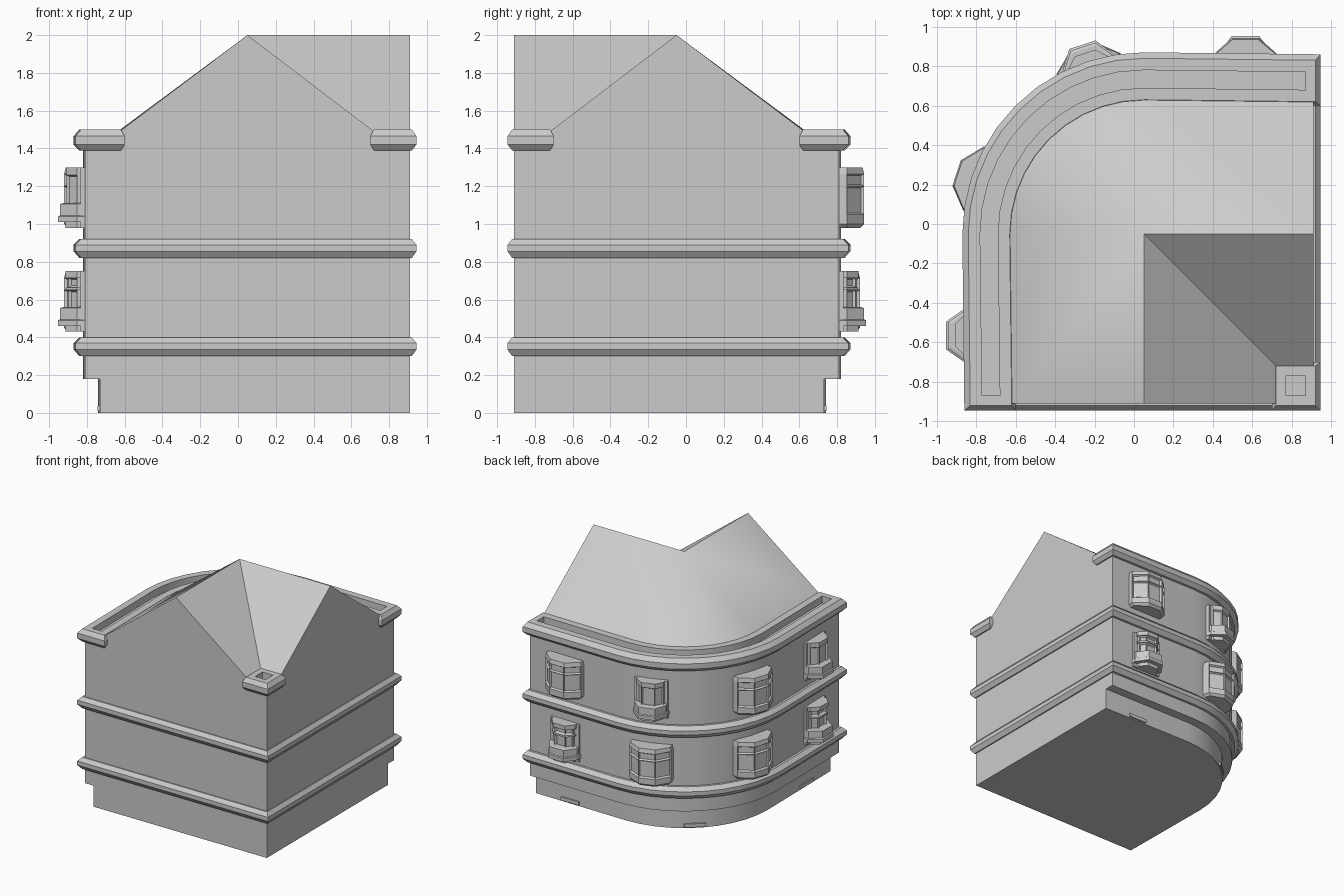
import bpy, bmesh, math
from mathutils import Matrix, Vector

if "Cube" in bpy.data.objects:
    bpy.data.objects.remove(bpy.data.objects["Cube"])

CX, CY = 0.05, -0.05   # centre of the rounded corner, also the roof peak
SEG = 10


def finish(name, bm, smooth=True):
    bmesh.ops.remove_doubles(bm, verts=bm.verts, dist=1e-5)
    bmesh.ops.recalc_face_normals(bm, faces=bm.faces)
    me = bpy.data.meshes.new(name)
    bm.to_mesh(me)
    bm.free()
    ob = bpy.data.objects.new(name, me)
    bpy.context.collection.objects.link(ob)
    if smooth:
        bpy.ops.object.select_all(action='DESELECT')
        ob.select_set(True)
        bpy.context.view_layer.objects.active = ob
        bpy.ops.object.shade_smooth_by_angle(angle=math.radians(20))
    return ob


def loft(bm, loops):
    """Skin closed loops of equal length and cap both ends."""
    rings = [[bm.verts.new(p) for p in lp] for lp in loops]
    sides = []
    n = len(rings[0])
    for a, b in zip(rings, rings[1:]):
        sides.append([bm.faces.new((a[i], a[(i + 1) % n], b[(i + 1) % n], b[i]))
                      for i in range(n)])
    bm.faces.new(rings[0][::-1])
    bm.faces.new(rings[-1])
    return sides


def path(o, e):
    """Street side of the plan, offset outward by o, ending at extent e."""
    pts = [(-0.81 - o, -e)]
    for i in range(SEG + 1):
        t = math.pi - i * math.pi / 2 / SEG
        pts.append((CX + (0.87 + o) * math.cos(t), CY + (0.87 + o) * math.sin(t)))
    return pts + [(e, 0.81 + o)]


def at(pts, z):
    return [(x, y, z) for x, y in pts]


def prism(name, rows):
    bm = bmesh.new()
    loft(bm, [at(path(o, e) + [(e, -e)], z) for z, o, e in rows])
    return finish(name, bm)


# Walls: recessed ground floor and two upper floors
prism("ground_floor", [(0, -0.08, 0.91), (0.18, -0.08, 0.91)])
prism("upper_walls", [(0.18, 0, 0.91), (1.40, 0, 0.91)])

# String courses
for i, z in enumerate((0.30, 0.82)):
    prism(f"string_course_{i}", [(z, 0.02, 0.92), (z + 0.035, 0.05, 0.945),
                                 (z + 0.07, 0.05, 0.945), (z + 0.10, 0.02, 0.92)])

# Cornice gutter along the street side
bm = bmesh.new()
loft(bm, [at(path(o, e) + path(i, e)[::-1], z) for z, o, i, e in (
    (1.39, 0.02, -0.19, 0.92), (1.42, 0.05, -0.21, 0.945), (1.465, 0.05, -0.21, 0.945),
    (1.50, 0.02, -0.19, 0.92), (1.50, -0.04, -0.13, 0.87), (1.44, -0.04, -0.13, 0.87))])
finish("cornice_gutter", bm)

# Matching gutter box at the inner corner
bm = bmesh.new()
loft(bm, [at([(a, -a), (b, -a), (b, -b), (a, -b)], z) for z, a, b in (
    (1.39, 0.72, 0.92), (1.42, 0.70, 0.945), (1.465, 0.70, 0.945),
    (1.50, 0.72, 0.92), (1.50, 0.77, 0.87), (1.44, 0.77, 0.87))])
finish("inner_corner_gutter", bm, False)

# Gabled roof swept round the corner
bm = bmesh.new()
eaves = path(-0.19, 0.91)
sections = []
for k, (x, y) in enumerate(eaves):
    ridge, inner = (CX, CY), (0.72, -0.72)
    if k == 0:
        ridge, inner = (CX, -0.91), (0.72, -0.91)
    elif k == len(eaves) - 1:
        ridge, inner = (0.91, CY), (0.91, -0.72)
    sections.append([(x, y, 1.40), (x, y, 1.495), (*ridge, 2.0), (*inner, 1.49), (*inner, 1.40)])
loft(bm, sections)
finish("roof", bm)


# Windows: local x runs along the wall, local y points outward
def place(ob, spot, z):
    x, y, ang = spot
    ob.matrix_world = Matrix.Translation((x, y, z)) @ Matrix.Rotation(math.radians(ang - 90), 4, 'Z')


def bay_loop(z, d, half, front, full):
    s = full - d
    b, a = half - s, front - s * 0.4
    return [(-b, -0.03, z), (-b, 0.04, z), (-a, d, z), (a, d, z), (b, 0.04, z), (b, -0.03, z)]


def bay(name, spot, z, rows, panels, half, front, full):
    bm = bmesh.new()
    sides = loft(bm, [bay_loop(h, d, half, front, full) for h, d in rows])
    glass = [f for r in panels for f in sides[r][1:4]]
    bmesh.ops.recalc_face_normals(bm, faces=bm.faces)
    bmesh.ops.inset_individual(bm, faces=glass, thickness=0.013, depth=-0.015)
    place(finish(name, bm, False), spot, z)


def slab(name, spot, z, w, y0, y1, h):
    bm = bmesh.new()
    loft(bm, [[(-w, y0, k), (w, y0, k), (w, y1, k), (-w, y1, k)] for k in (0, h)])
    place(finish(name, bm, False), spot, z)


def closed_bay(name, spot, z):
    bay(name, spot, z, [(0, 0.11), (0.02, 0.13), (0.07, 0.13), (0.22, 0.13), (0.285, 0.13),
                        (0.32, 0.122)], (2, 3), 0.17, 0.068, 0.13)


def balcony_bay(name, spot, z, capped):
    slab(name + "_frame", spot, z, 0.135, -0.03, 0.02, 0.32)
    bay(name + "_balcony", spot, z, [(0, 0.10), (0.03, 0.10), (0.03, 0.14), (0.06, 0.14),
                                     (0.065, 0.13), (0.125, 0.13), (0.13, 0.115)],
        (), 0.14, 0.07, 0.14)
    # Slim mullioned glazing above the balcony
    if capped:
        rows = [(0.12, 0.085), (0.22, 0.085), (0.22, 0.097), (0.235, 0.097), (0.235, 0.085),
                (0.285, 0.085), (0.285, 0.10), (0.32, 0.10)]
        bay(name + "_glazing", spot, z, rows, (0, 4), 0.11, 0.055, 0.10)
    else:
        bay(name + "_glazing", spot, z, [(0.12, 0.095), (0.28, 0.095), (0.32, 0.095)],
            (0,), 0.11, 0.055, 0.095)


def on_curve(ang, r):
    t = math.radians(ang)
    return (CX + r * math.cos(t), CY + r * math.sin(t), ang)


spots = [(0.565, 0.813, 90), on_curve(108, 0.868), on_curve(162, 0.868), (-0.813, -0.565, 180)]
for floor, (z, kinds) in enumerate(((0.43, "BAAB"), (0.98, "ABAB"))):
    for col, (spot, kind) in enumerate(zip(spots, kinds)):
        label = f"window_{floor}_{col}"
        if kind == "A":
            closed_bay(label, spot, z)
        else:
            balcony_bay(label, spot, z, floor == 0)

# Low door sills at the pavement
for i, spot in enumerate(((0.58, 0.735, 90), on_curve(131, 0.79), (-0.735, -0.58, 180))):
    slab(f"door_sill_{i}", spot, 0.01, 0.085, -0.03, 0.01, 0.03)
